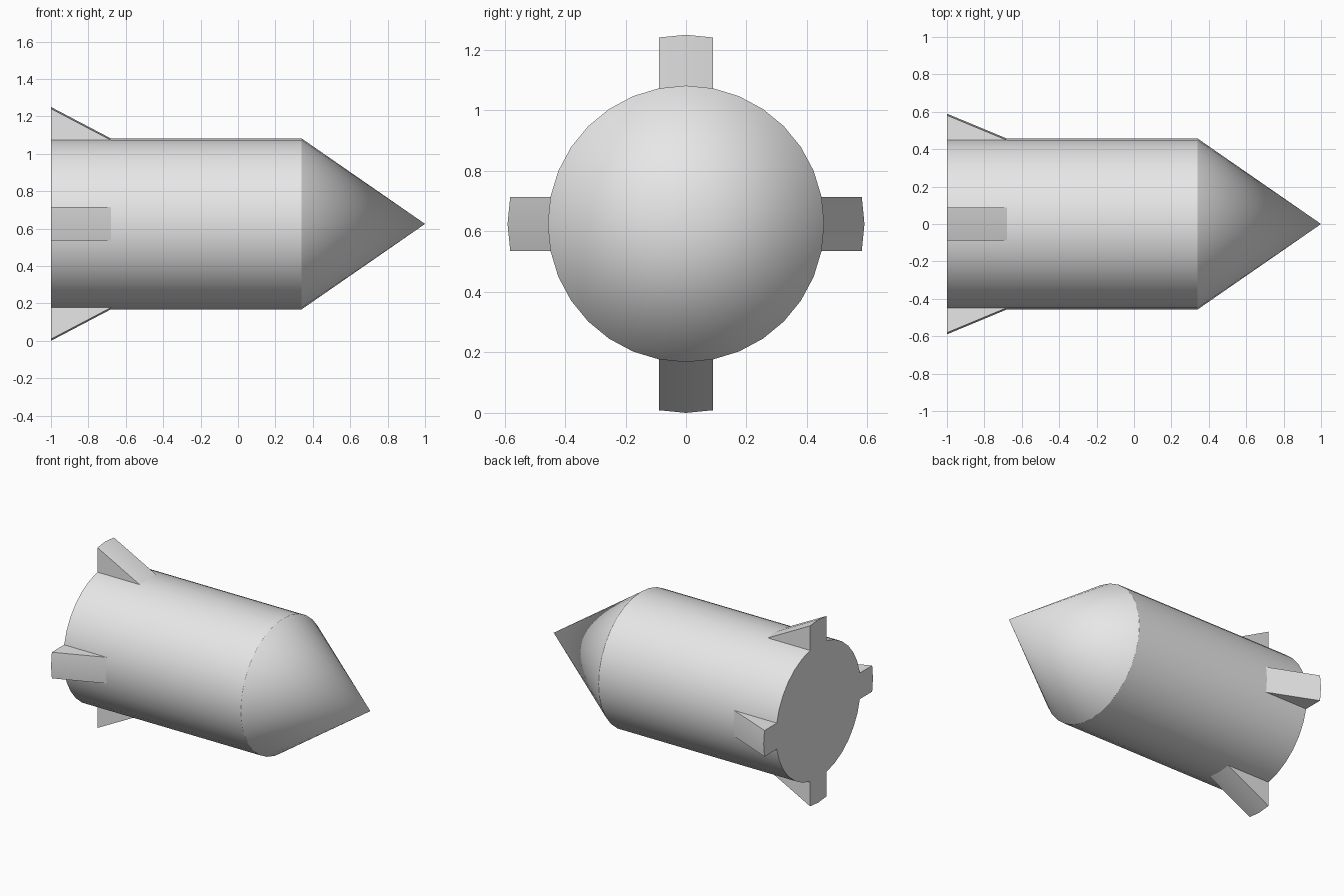
import bpy, bmesh
from math import sin, cos, pi
from mathutils import Matrix, Vector

cube = bpy.data.objects.get("Cube")
if cube:
    bpy.data.objects.remove(cube, do_unlink=True)

SIDES = 32
RADIUS = 0.457
AXIS_Z = 0.625
TAIL_X, SHOULDER_X, TIP_X, FIN_X = -1.0, 0.34, 1.0, -0.68

grey = bpy.data.materials.new("light grey")
grey.use_nodes = True
grey.diffuse_color = (0.8, 0.8, 0.8, 1)
grey.node_tree.nodes["Principled BSDF"].inputs["Base Color"].default_value = grey.diffuse_color


def finish(bm, name):
    """Turn a bmesh into a named, smooth-by-angle object."""
    bmesh.ops.recalc_face_normals(bm, faces=bm.faces)
    mesh = bpy.data.meshes.new(name)
    bm.to_mesh(mesh)
    bm.free()
    mesh.materials.append(grey)
    obj = bpy.data.objects.new(name, mesh)
    obj.location.z = AXIS_Z
    bpy.context.collection.objects.link(obj)
    bpy.ops.object.select_all(action='DESELECT')
    obj.select_set(True)
    bpy.context.view_layer.objects.active = obj
    bpy.ops.object.shade_smooth_by_angle(angle=pi / 6)


def rim_point(x, step):
    """Point on the hull rim, counted in facets from the top."""
    a = 2 * pi * step / SIDES
    return Vector((x, RADIUS * sin(a), RADIUS * cos(a)))


# Hull: flat tail disc, straight barrel and pointed nose in one skin
bm = bmesh.new()
tail = [bm.verts.new(rim_point(TAIL_X, i)) for i in range(SIDES)]
shoulder = [bm.verts.new(rim_point(SHOULDER_X, i)) for i in range(SIDES)]
tip = bm.verts.new((TIP_X, 0, 0))
bm.faces.new(tail)
for i in range(SIDES):
    j = (i + 1) % SIDES
    bm.faces.new((tail[i], tail[j], shoulder[j], shoulder[i]))
    bm.faces.new((shoulder[i], shoulder[j], tip))
finish(bm, "hull")


# Fins: wedges two facets wide, rising straight out toward the tail
def add_fin(name, quarter, lift, sink=0.02):
    bm = bmesh.new()
    profile = [(TAIL_X, -sink), (FIN_X, -sink), (FIN_X, 0), (TAIL_X, lift)]
    rows = [[bm.verts.new(rim_point(x, s) + Vector((0, 0, h))) for x, h in profile]
            for s in (-1, 0, 1)]
    for a, b in zip(rows, rows[1:]):
        for i in range(4):
            j = (i + 1) % 4
            bm.faces.new((a[i], a[j], b[j], b[i]))
    bm.faces.new(rows[0])
    bm.faces.new(rows[-1])
    bmesh.ops.rotate(bm, verts=bm.verts, matrix=Matrix.Rotation(quarter * pi / 2, 3, 'X'))
    finish(bm, name)


for k, side in enumerate(("top", "front", "bottom", "back")):
    add_fin(side + "_fin", k, 0.133 if k % 2 else 0.168)
